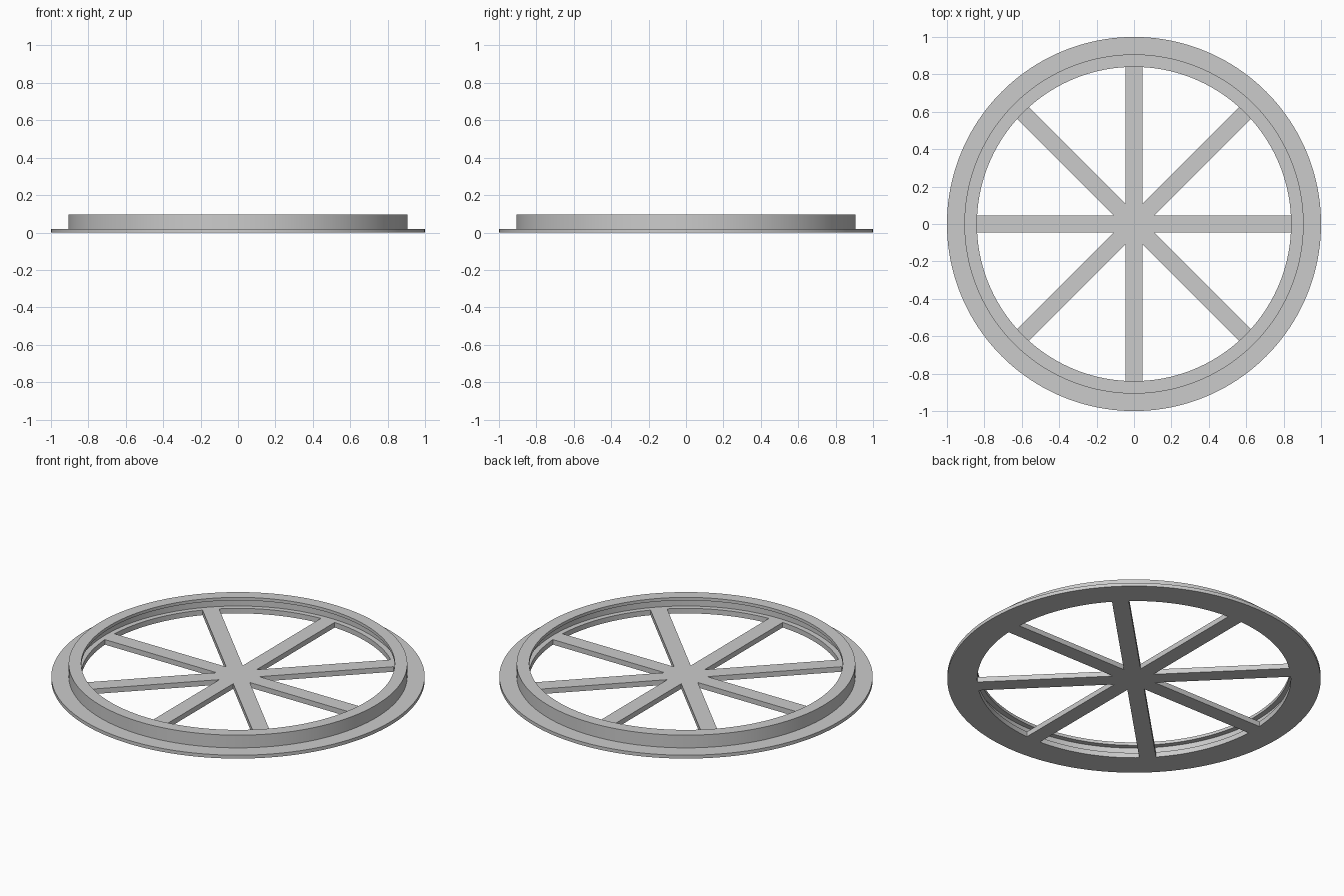
import bpy
import bmesh
from math import cos, sin, pi, radians

cube = bpy.data.objects.get("Cube")
if cube:
    bpy.data.objects.remove(cube, do_unlink=True)

SEGMENTS = 160
INNER = 0.84           # radius of the opening
FLOOR = 0.03           # height of the spokes and the inner ledge
HALF_WIDTH = 0.045     # half the width of a spoke
SPOKES = 8

grey = bpy.data.materials.new("plain grey")
grey.use_nodes = True
colour = (0.6, 0.6, 0.6, 1)
grey.diffuse_color = colour
grey.node_tree.nodes["Principled BSDF"].inputs["Base Color"].default_value = colour


def finish(name, bm):
    bmesh.ops.recalc_face_normals(bm, faces=bm.faces)
    mesh = bpy.data.meshes.new(name)
    bm.to_mesh(mesh)
    bm.free()
    mesh.materials.append(grey)
    obj = bpy.data.objects.new(name, mesh)
    bpy.context.collection.objects.link(obj)
    return obj


def lathe(name, profile):
    """Revolve a closed (radius, height) profile about the z axis."""
    bm = bmesh.new()
    rings = []
    for i in range(SEGMENTS):
        a = 2 * pi * i / SEGMENTS
        rings.append([bm.verts.new((r * cos(a), r * sin(a), z)) for r, z in profile])
    n = len(profile)
    for i in range(SEGMENTS):
        here, after = rings[i], rings[(i + 1) % SEGMENTS]
        for j in range(n):
            k = (j + 1) % n
            bm.faces.new((here[j], after[j], after[k], here[k]))
    return finish(name, bm)


# Rim: thin outer flange, raised wall, and a groove under the inner lip
rim = lathe("flanged_rim", [
    (1.0, 0), (1.0, 0.02), (0.907, 0.02), (0.907, 0.095),
    (INNER, 0.095), (INNER, 0.077), (0.87, 0.077),
    (0.87, FLOOR), (INNER, FLOOR), (INNER, 0)])
bpy.ops.object.select_all(action="DESELECT")
rim.select_set(True)
bpy.context.view_layer.objects.active = rim
bpy.ops.object.shade_smooth_by_angle(angle=radians(30))

# Spokes: one star-shaped outline, extruded up, with tips sunk into the rim
bm = bmesh.new()
reach = INNER + 0.002
corner = HALF_WIDTH / sin(pi / SPOKES)
outline = []
for i in range(SPOKES):
    a = 2 * pi * i / SPOKES
    for side in (-HALF_WIDTH, HALF_WIDTH):
        outline.append((reach * cos(a) - side * sin(a), reach * sin(a) + side * cos(a), 0))
    b = a + pi / SPOKES
    outline.append((corner * cos(b), corner * sin(b), 0))
base = bm.faces.new([bm.verts.new(p) for p in outline])
top = bmesh.ops.extrude_face_region(bm, geom=[base], use_keep_orig=True)["geom"]
bmesh.ops.translate(bm, vec=(0, 0, FLOOR),
                    verts=[g for g in top if isinstance(g, bmesh.types.BMVert)])
finish("spokes", bm)
